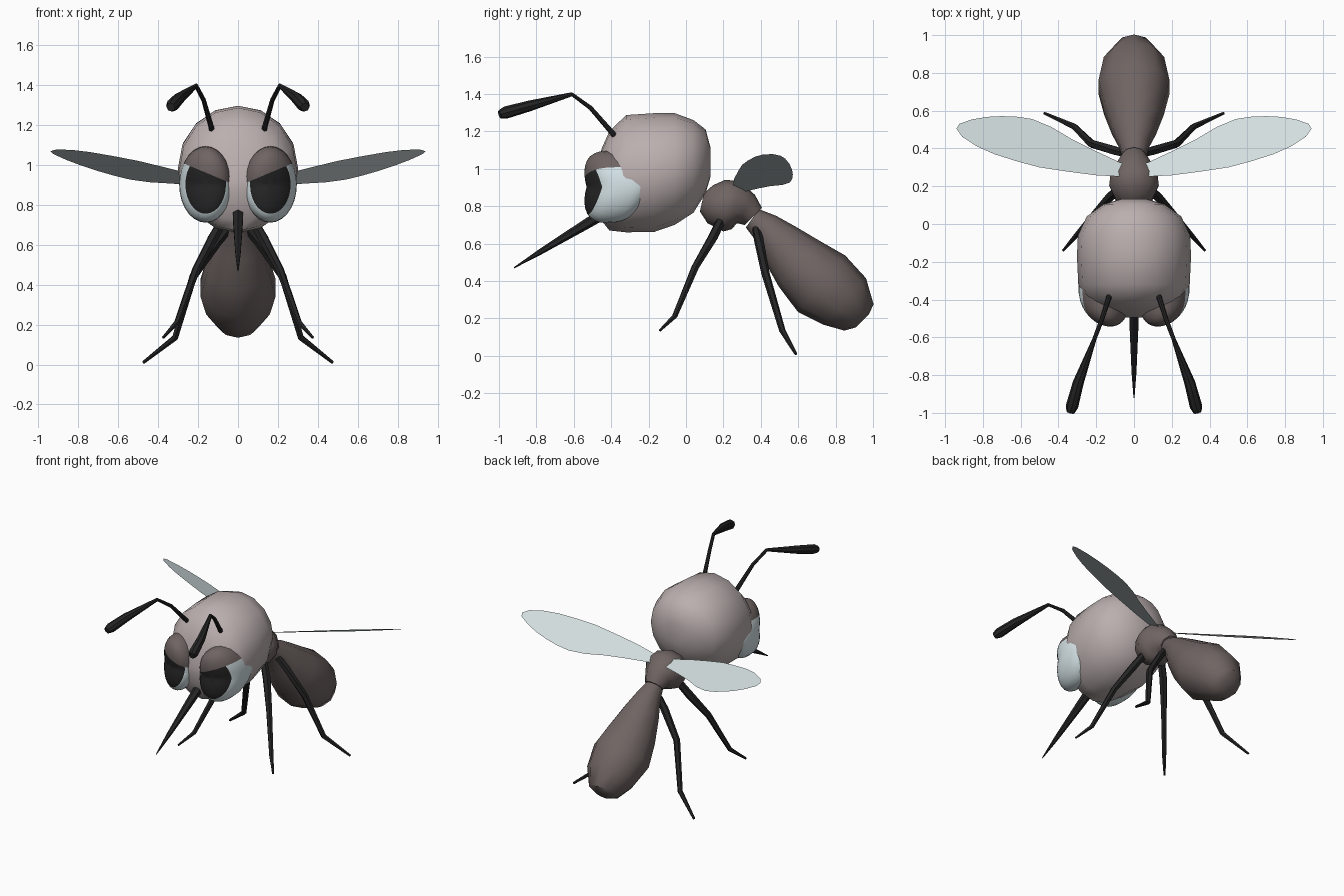
import bpy, bmesh, math
from mathutils import Vector

if "Cube" in bpy.data.objects:
    bpy.data.objects.remove(bpy.data.objects["Cube"])


def material(name, col):
    m = bpy.data.materials.new(name)
    m.diffuse_color = (*col, 1)
    m.use_nodes = True
    m.node_tree.nodes["Principled BSDF"].inputs["Base Color"].default_value = m.diffuse_color
    return m


PALE = material("pale skin", (0.50, 0.43, 0.43))
BROWN = material("dark brown", (0.16, 0.13, 0.125))
BLACK = material("soft black", (0.018, 0.018, 0.018))
WHITE = material("eye white", (0.66, 0.76, 0.79))
WING = material("wing grey blue", (0.66, 0.74, 0.75))


def finish(name, bm, mats, mirror=False):
    me = bpy.data.meshes.new(name)
    bm.to_mesh(me)
    bm.free()
    ob = bpy.data.objects.new(name, me)
    bpy.context.collection.objects.link(ob)
    for m in mats:
        me.materials.append(m)
    if mirror:
        mod = ob.modifiers.new("mirror", 'MIRROR')
        mod.use_clip = False
        mod.use_mirror_merge = False
    return ob


def loft(name, mat, stations, sides, mirror=False, axis=None):
    """Skin rings (x, y, z, width radius, height radius) along a path."""
    bm = bmesh.new()
    pts = [Vector(s[:3]) for s in stations]
    rings = []
    for i, s in enumerate(stations):
        if axis:
            t = Vector(axis)
        else:
            a, b = pts[max(i - 1, 0)], pts[min(i + 1, len(pts) - 1)]
            t = (b - a).normalized()
        u = t.cross(Vector((0, 0, 1))).normalized()
        v = u.cross(t).normalized()
        ra, rb = s[3], s[-1]
        ring = []
        for k in range(sides):
            an = 2 * math.pi * k / sides
            ring.append(bm.verts.new(pts[i] + u * ra * math.sin(an) + v * rb * math.cos(an)))
        rings.append(ring)
    for r0, r1 in zip(rings, rings[1:]):
        for k in range(sides):
            j = (k + 1) % sides
            bm.faces.new((r0[k], r0[j], r1[j], r1[k]))
    bm.faces.new(rings[0])
    bm.faces.new(rings[-1])
    bmesh.ops.recalc_face_normals(bm, faces=bm.faces)
    return finish(name, bm, [mat], mirror)


# Head: (y, top z, bottom z, half width) sections
head = [(-0.495, 0.93, 0.87, 0.04), (-0.48, 1.01, 0.80, 0.11), (-0.45, 1.11, 0.72, 0.20),
        (-0.41, 1.20, 0.67, 0.25), (-0.32, 1.287, 0.66, 0.295), (-0.17, 1.297, 0.662, 0.302),
        (-0.06, 1.297, 0.70, 0.297), (0.04, 1.26, 0.765, 0.25), (0.105, 1.21, 0.87, 0.16),
        (0.132, 1.11, 0.96, 0.07)]
loft("head", PALE, [(0, y, (a + b) / 2, w, (a - b) / 2) for y, a, b, w in head],
     16, axis=(0, 1, 0))

# Eyes: bulging ellipsoids, pupil cap facing forward, slanted lid cut in
bm = bmesh.new()
bmesh.ops.create_uvsphere(bm, u_segments=28, v_segments=18, radius=1)
for f in bm.faces:
    f.material_index = 1 if f.calc_center_median().z > math.cos(math.radians(50)) else 0
for v in bm.verts:
    x, up, fwd = v.co.x * 0.133, v.co.y * 0.192, v.co.z
    depth = math.copysign(abs(fwd) ** 0.75, fwd) * 0.165
    v.co = Vector((0.162 + x, -0.36 - depth + 0.3 * x - 0.3 * abs(up), 0.903 + up))
lid_co, lid_no = Vector((0.05, 0, 0.915)), Vector((-0.42, 0, 1))
bmesh.ops.bisect_plane(bm, geom=bm.verts[:] + bm.edges[:] + bm.faces[:], dist=1e-5,
                       plane_co=lid_co, plane_no=lid_no)
for f in bm.faces:
    if (f.calc_center_median() - lid_co).dot(lid_no) > 0:
        f.material_index = 2
bmesh.ops.recalc_face_normals(bm, faces=bm.faces)
finish("eyes", bm, [WHITE, BLACK, BROWN], True)

# Proboscis and antennae
loft("proboscis", BLACK, [(0, -0.44, 0.76, 0.03), (0, -0.54, 0.70, 0.027),
                          (0, -0.78, 0.555, 0.015), (0, -0.92, 0.47, 0.003)], 6)
loft("antennae", BLACK, [(0.13, -0.38, 1.175, 0.015), (0.172, -0.51, 1.325, 0.012),
                         (0.21, -0.61, 1.398, 0.011), (0.295, -0.84, 1.335, 0.029),
                         (0.328, -0.965, 1.3, 0.033), (0.337, -0.997, 1.29, 0.022)], 8, True)

# Thorax and abdomen
loft("thorax", BROWN, [(0, 0.085, 0.82, 0.05), (0, 0.13, 0.81, 0.103), (0, 0.205, 0.803, 0.138),
                       (0, 0.265, 0.805, 0.13), (0, 0.32, 0.785, 0.09), (0, 0.36, 0.745, 0.065)],
     10)
loft("abdomen", BROWN, [(0, 0.355, 0.735, 0.06), (0, 0.425, 0.685, 0.085), (0, 0.5, 0.605, 0.122),
                        (0, 0.61, 0.49, 0.165), (0, 0.725, 0.385, 0.197),
                        (0, 0.85, 0.29, 0.168), (0, 0.925, 0.205, 0.105),
                        (0, 0.943, 0.187, 0.05)], 10)

# Legs
loft("front_legs", BLACK, [(0.07, 0.19, 0.73, 0.025), (0.125, 0.145, 0.635, 0.027),
                           (0.21, 0.05, 0.475, 0.021), (0.305, -0.06, 0.212, 0.015),
                           (0.375, -0.14, 0.135, 0.007)], 6, True)
loft("rear_legs", BLACK, [(0.05, 0.375, 0.68, 0.022), (0.105, 0.39, 0.615, 0.026),
                          (0.225, 0.425, 0.44, 0.022), (0.315, 0.515, 0.135, 0.017),
                          (0.475, 0.587, 0.01, 0.008)], 6, True)

# Wings: thin flat leaves lying on one tilted plane
outline = [(0.05, 0.25), (0.20, 0.258), (0.355, 0.278), (0.50, 0.30), (0.62, 0.332),
           (0.74, 0.37), (0.83, 0.41), (0.91, 0.462), (0.94, 0.505), (0.925, 0.53),
           (0.86, 0.553), (0.78, 0.567), (0.70, 0.571), (0.62, 0.568), (0.54, 0.556),
           (0.44, 0.515), (0.33, 0.45), (0.20, 0.385), (0.05, 0.315)]
bm = bmesh.new()
bm.faces.new([bm.verts.new((x, y, 0.993 + 0.304 * x - 0.414 * y)) for x, y in outline])
finish("wings", bm, [WING], True)

# Soft shading, keeping strong edges
for ob in bpy.context.collection.objects:
    ob.select_set(True)
    bpy.context.view_layer.objects.active = ob
bpy.ops.object.shade_smooth_by_angle(angle=math.radians(40))
